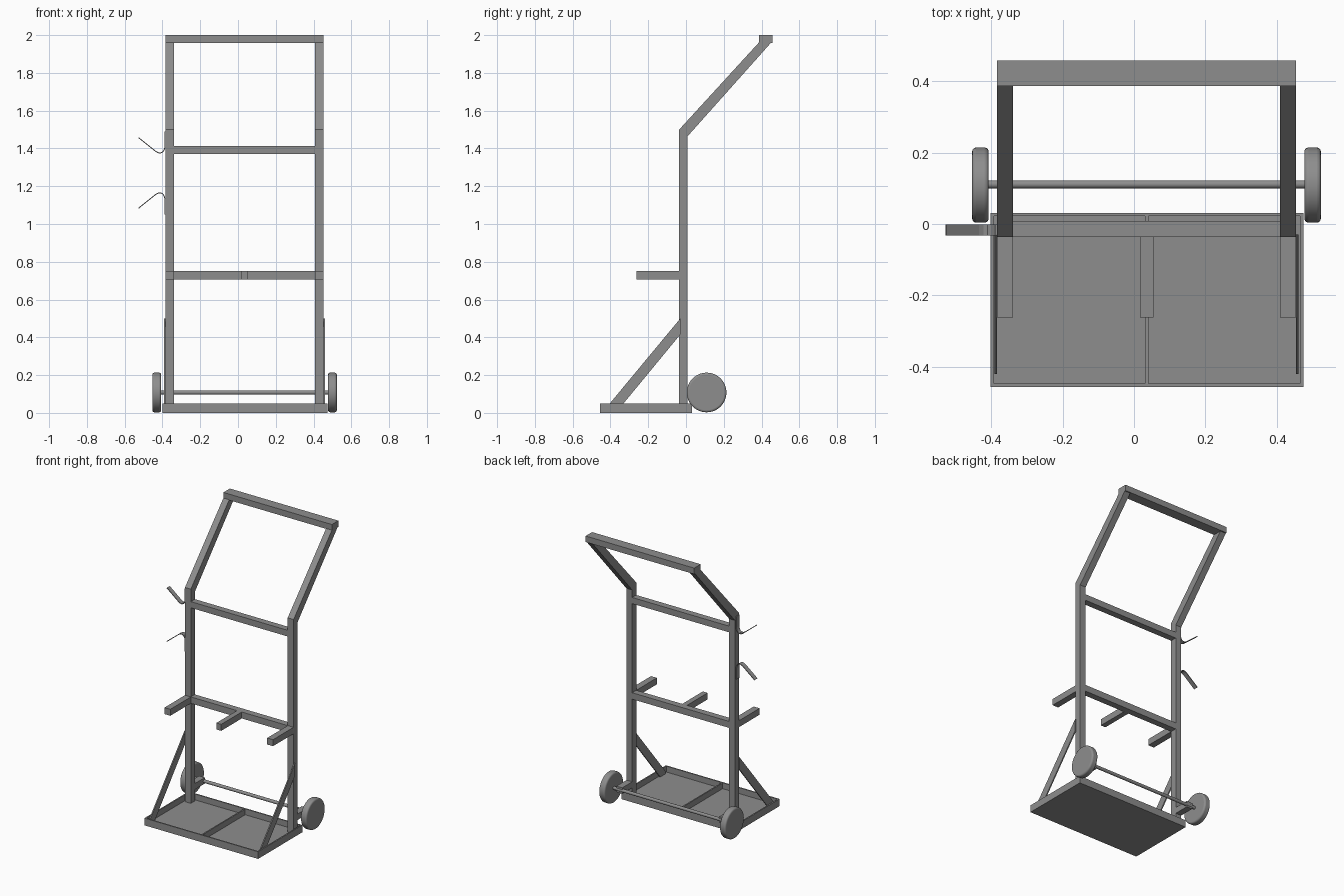
import bpy, bmesh, math
from mathutils import Vector

cube = bpy.data.objects.get("Cube")
if cube:
    bpy.data.objects.remove(cube, do_unlink=True)

steel = bpy.data.materials.new("grey_steel")
steel.use_nodes = True
GREY = (0.27, 0.27, 0.27, 1)
steel.diffuse_color = GREY
steel.node_tree.nodes["Principled BSDF"].inputs["Base Color"].default_value = GREY

MID = 0.035            # centre line of the frame
HALF = 0.418           # half width of the frame
TUBE = 0.045           # tube size
FRONT, BACK = -0.036, 0.009   # depth of the uprights


def finish(name, bm):
    bmesh.ops.recalc_face_normals(bm, faces=bm.faces)
    mesh = bpy.data.meshes.new(name)
    bm.to_mesh(mesh)
    bm.free()
    mesh.materials.append(steel)
    obj = bpy.data.objects.new(name, mesh)
    bpy.context.collection.objects.link(obj)
    return obj


def extrude(name, outline, start, end, axis):
    """Extrude a closed outline along x (yz outline) or y (xz outline)."""
    bm = bmesh.new()
    if axis == "x":
        verts = [bm.verts.new((start, a, b)) for a, b in outline]
        shift = Vector((end - start, 0, 0))
    else:
        verts = [bm.verts.new((a, start, b)) for a, b in outline]
        shift = Vector((0, end - start, 0))
    face = bm.faces.new(verts)
    out = bmesh.ops.extrude_face_region(bm, geom=[face], use_keep_orig=True)
    moved = [g for g in out["geom"] if isinstance(g, bmesh.types.BMVert)]
    bmesh.ops.translate(bm, verts=moved, vec=shift)
    return finish(name, bm)


def box(name, x0, x1, y0, y1, z0, z1):
    return extrude(name, [(y0, z0), (y1, z0), (y1, z1), (y0, z1)], x0, x1, "x")


def cylinder(name, radius, x0, x1, y, z, sides, bevel=0):
    bpy.ops.mesh.primitive_cylinder_add(
        vertices=sides, radius=radius, depth=x1 - x0,
        location=((x0 + x1) / 2, y, z), rotation=(0, math.pi / 2, 0))
    obj = bpy.context.object
    obj.name = name
    obj.data.materials.append(steel)
    if bevel:
        mod = obj.modifiers.new("rounded_edge", "BEVEL")
        mod.width, mod.segments = bevel, 4
    bpy.ops.object.shade_smooth_by_angle(angle=math.radians(35))
    return obj


def strip(name, path, thick, y0, y1):
    """Bent flat strip that follows a path in the xz plane."""
    pts = [Vector(p) for p in path]
    sides = ([], [])
    for i, p in enumerate(pts):
        d = (pts[min(i + 1, len(pts) - 1)] - pts[max(i - 1, 0)]).normalized()
        n = Vector((-d.y, d.x)) * thick / 2
        sides[0].append(p + n)
        sides[1].append(p - n)
    return extrude(name, sides[0] + sides[1][::-1], y0, y1, "y")


# Base tray: floor, thin rim and divider
X0, X1, Y0, Y1, RIM, WALL = -0.401, 0.474, -0.456, 0.031, 0.05, 0.009
box("base_floor", X0, X1, Y0, Y1, 0, 0.009)
box("base_front_rim", X0, X1, Y0, Y0 + WALL, 0, RIM)
box("base_back_rim", X0, X1, Y1 - WALL, Y1, 0, RIM)
box("base_right_rim", X0, X0 + WALL, Y0 + WALL, Y1 - WALL, 0, RIM)
box("base_left_rim", X1 - WALL, X1, Y0 + WALL, Y1 - WALL, 0, RIM)
box("base_divider", MID - 0.004, MID + 0.005, Y0 + WALL, Y1 - WALL, 0.005, RIM - 0.001)

# Paired parts on both sides of the frame
for side, s in (("right", -1), ("left", 1)):
    outer = MID + s * HALF
    a, b = sorted((outer, outer - s * TUBE))
    extrude(side + "_upright", [(FRONT, 0.005), (BACK, 0.005), (BACK, 1.465),
                                (FRONT, 1.5)], a, b, "x")
    extrude(side + "_handle_arm", [(FRONT, 1.5), (BACK, 1.465), (0.455, 1.965),
                                   (0.43, 1.985), (0.408, 1.985)], a, b, "x")
    box(side + "_support_arm", a, b, -0.262, FRONT, 0.705, 0.75)
    box(side + "_axle_bracket", a, b, BACK, 0.118, 0.088, 0.13)
    c, d = sorted((outer, outer + s * 0.008))
    extrude(side + "_brace", [(-0.03, 0.5), (-0.03, 0.415), (-0.367, 0.006),
                              (-0.42, 0.006), (-0.42, 0.03)], c, d, "x")
    inner = MID + s * 0.442
    e, f = sorted((inner, inner + s * 0.046))
    cylinder(side + "_wheel", 0.105, e, f, 0.109, 0.108, 48, 0.011)

cylinder("axle", 0.011, MID - 0.45, MID + 0.45, 0.111, 0.108, 24)

# Cross members
INNER = HALF - TUBE
box("lower_crossbar", MID - INNER, MID + INNER, FRONT, BACK, 0.705, 0.75)
box("upper_crossbar", MID - INNER, MID + INNER, FRONT, BACK, 1.37, 1.413)
box("middle_support_arm", MID - 0.018, MID + 0.019, -0.262, FRONT, 0.705, 0.75)
box("top_handle", MID - HALF, MID + HALF, 0.386, 0.457, 1.958, 2.0)

# Mirrored pair of cable hooks on the right upright
bend = [(-0.386, 1.49), (-0.386, 1.412), (-0.389, 1.397), (-0.397, 1.383),
        (-0.409, 1.376), (-0.422, 1.377), (-0.435, 1.384), (-0.526, 1.457)]
strip("upper_cable_hook", bend, 0.005, -0.032, -0.001)
strip("lower_cable_hook", [(x, 2.541 - z) for x, z in bend], 0.005, -0.032, -0.001)
